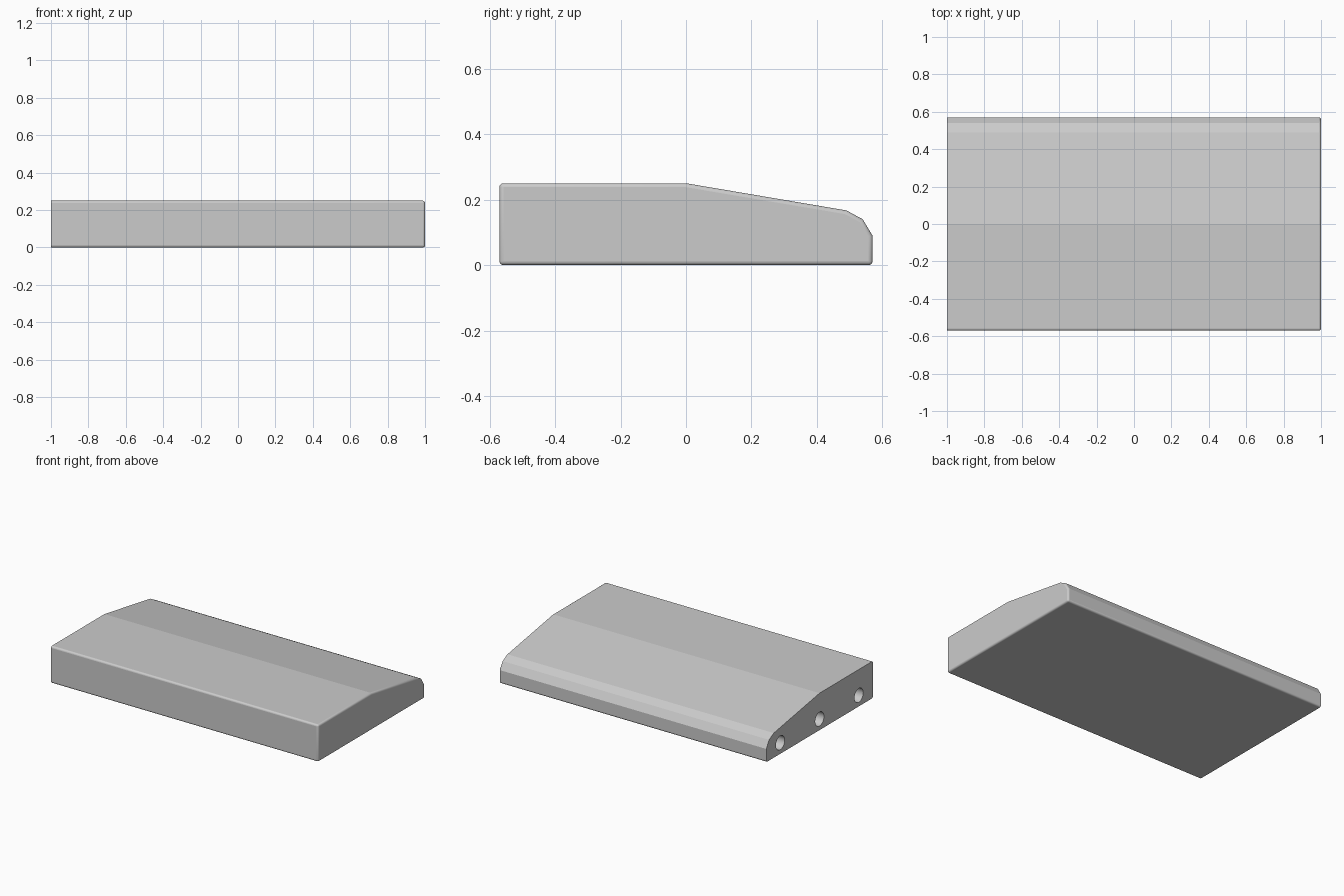
import bpy
import bmesh
from math import radians
from mathutils import Matrix

default = bpy.data.objects.get("Cube")
if default:
    bpy.data.objects.remove(default)

HALF_LENGTH = 1.0
BEVEL = 0.012
PROFILE = [(-0.57, 0), (0.57, 0), (0.57, 0.09), (0.54, 0.14),
           (0.49, 0.167), (0, 0.25), (-0.57, 0.25)]
HOLE_Y = (-0.42, 0, 0.42)
HOLE_Z, HOLE_RADIUS, HOLE_DEPTH = 0.075, 0.047, 0.3

grey = bpy.data.materials.new("light_grey")
grey.use_nodes = True
grey.diffuse_color = (0.6, 0.6, 0.6, 1)
grey.node_tree.nodes["Principled BSDF"].inputs["Base Color"].default_value = (0.6, 0.6, 0.6, 1)


def make_object(name, bm):
    bmesh.ops.recalc_face_normals(bm, faces=bm.faces)
    mesh = bpy.data.meshes.new(name)
    bm.to_mesh(mesh)
    bm.free()
    mesh.materials.append(grey)
    obj = bpy.data.objects.new(name, mesh)
    bpy.context.collection.objects.link(obj)
    return obj


# Slab: side profile extruded along its length
bm = bmesh.new()
end = bm.faces.new([bm.verts.new((-HALF_LENGTH, y, z)) for y, z in PROFILE])
extruded = bmesh.ops.extrude_face_region(bm, geom=[end], use_keep_orig=True)["geom"]
bmesh.ops.translate(bm, vec=(2 * HALF_LENGTH, 0, 0),
                    verts=[v for v in extruded if isinstance(v, bmesh.types.BMVert)])
bmesh.ops.recalc_face_normals(bm, faces=bm.faces)

# Rounded edges everywhere but around the drilled end and on the shallow folds
sharp = [e for e in bm.edges
         if any(v.co.x > 0 for v in e.verts) and e.calc_face_angle(0) > radians(50)]
rounded = bmesh.ops.bevel(bm, geom=sharp, offset=BEVEL, offset_type='OFFSET',
                          segments=4, profile=0.5, affect='EDGES')
for face in rounded["faces"]:
    face.smooth = True
slab = make_object("slab", bm)

# Three round sockets drilled into one end
bm = bmesh.new()
for y in HOLE_Y:
    place = Matrix.Translation((-HALF_LENGTH, y, HOLE_Z)) @ Matrix.Rotation(radians(90), 4, 'Y')
    bmesh.ops.create_cone(bm, cap_ends=True, segments=32, radius1=HOLE_RADIUS,
                          radius2=HOLE_RADIUS, depth=2 * HOLE_DEPTH, matrix=place)
for face in bm.faces:
    face.smooth = len(face.verts) == 4
cutter = make_object("socket_cutter", bm)
cutter.hide_render = True

drill = slab.modifiers.new("sockets", 'BOOLEAN')
drill.operation = 'DIFFERENCE'
drill.solver = 'EXACT'
drill.object = cutter
bpy.context.view_layer.objects.active = slab
bpy.ops.object.modifier_apply(modifier=drill.name)
bpy.data.objects.remove(cutter)
